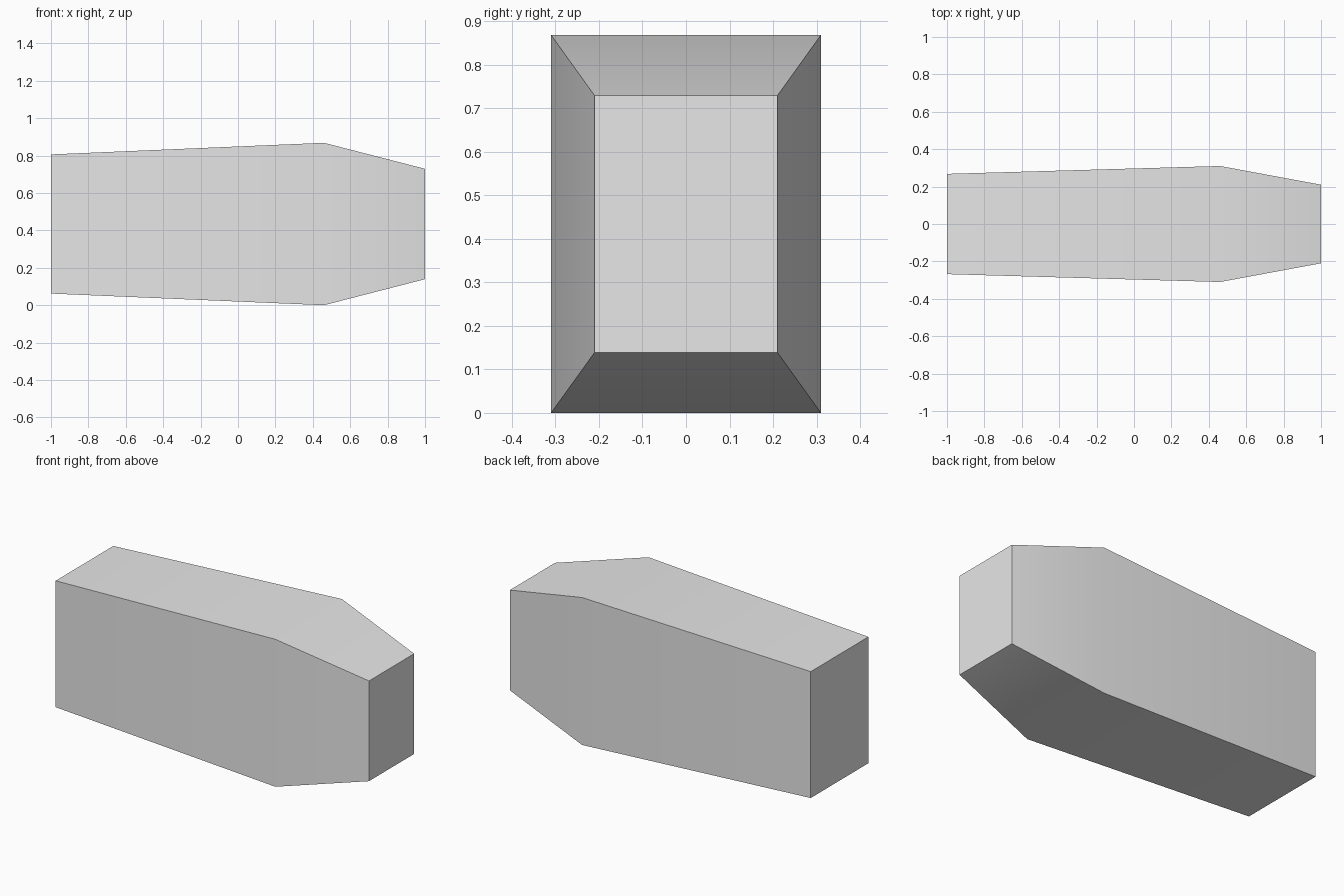
import bpy
import bmesh
import math

cube = bpy.data.objects.get("Cube")
if cube:
    bpy.data.objects.remove(cube, do_unlink=True)

# Plain grey material
grey = bpy.data.materials.new("light_grey")
grey.use_nodes = True
colour = (0.8, 0.8, 0.8, 1)
grey.diffuse_color = colour
grey.node_tree.nodes["Principled BSDF"].inputs["Base Color"].default_value = colour

# Rectangular cross-sections along the length: x, half width, half height
SECTIONS = [(-1, 0.268, 0.372), (0.46, 0.31, 0.434), (1, 0.21, 0.295)]
MID_Z = 0.434
CORNERS = [(-1, -1), (1, -1), (1, 1), (-1, 1)]

# Tapered box body: lofted rings closed by flat ends
bm = bmesh.new()
rings = [[bm.verts.new((x, sy * w, MID_Z + sz * h)) for sy, sz in CORNERS]
         for x, w, h in SECTIONS]
for a, b in zip(rings, rings[1:]):
    for i in range(4):
        j = (i + 1) % 4
        bm.faces.new((a[i], a[j], b[j], b[i]))
bm.faces.new(rings[0])
bm.faces.new(rings[-1])
bmesh.ops.recalc_face_normals(bm, faces=bm.faces)

mesh = bpy.data.meshes.new("tapered_box")
bm.to_mesh(mesh)
bm.free()
mesh.materials.append(grey)
body = bpy.data.objects.new("tapered_box", mesh)
bpy.context.collection.objects.link(body)

# Soft shoulder shading, sharp long edges and ends
bpy.ops.object.select_all(action="DESELECT")
body.select_set(True)
bpy.context.view_layer.objects.active = body
bpy.ops.object.shade_smooth_by_angle(angle=math.radians(30))
